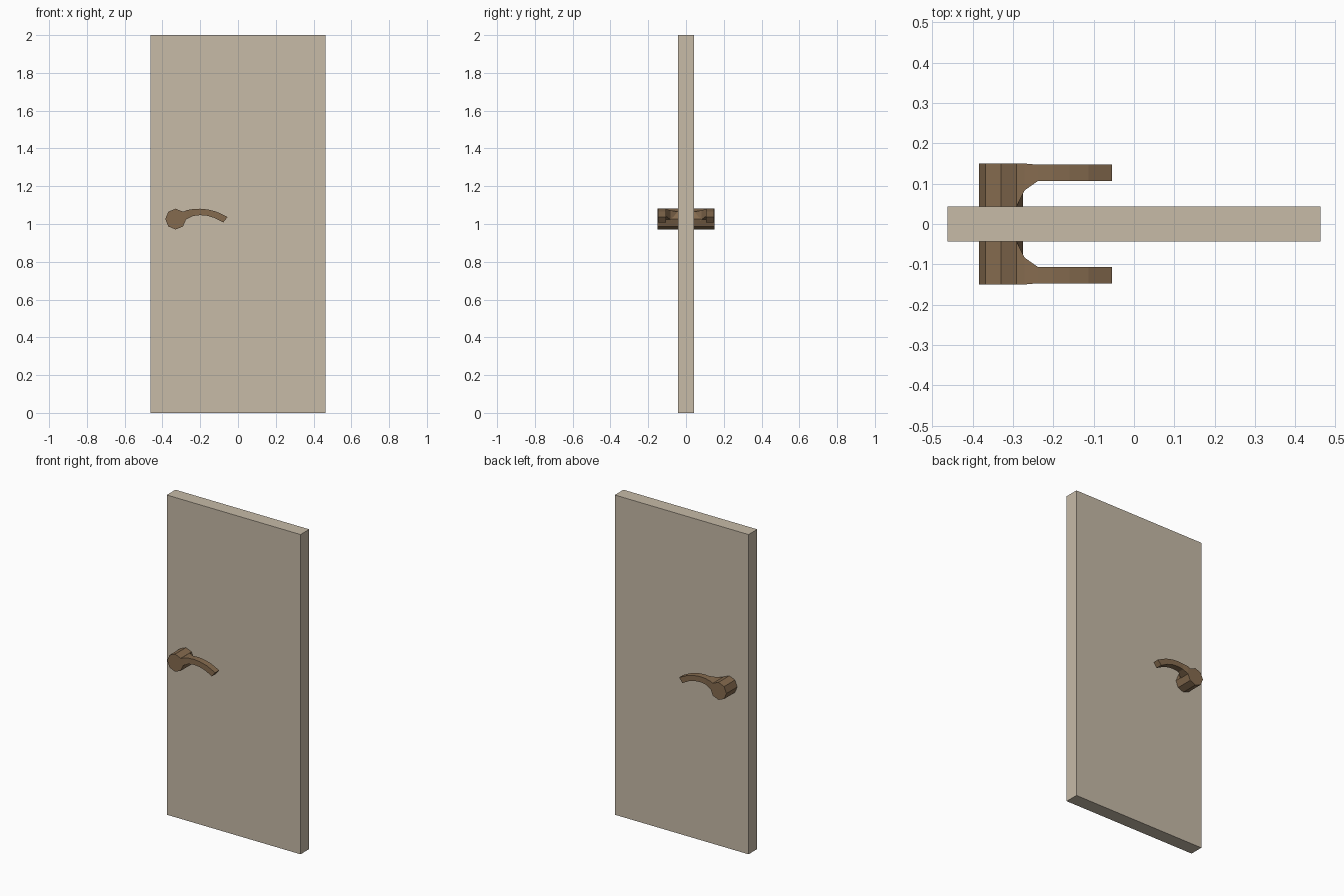
import bpy, bmesh, math

if "Cube" in bpy.data.objects:
    bpy.data.objects.remove(bpy.data.objects["Cube"])


def material(name, rgb):
    m = bpy.data.materials.new(name)
    m.diffuse_color = (*rgb, 1)
    m.use_nodes = True
    m.node_tree.nodes["Principled BSDF"].inputs["Base Color"].default_value = m.diffuse_color
    return m


wood = material("pale beige", (0.57, 0.495, 0.39))
bronze = material("brown bronze", (0.235, 0.147, 0.078))


def loft(name, rings, mat, mirror_y=False):
    """Skin matching rings of points and cap both ends."""
    bm = bmesh.new()
    rows = [[bm.verts.new(p) for p in ring] for ring in rings]
    n = len(rows[0])
    for a, b in zip(rows, rows[1:]):
        for i in range(n):
            j = (i + 1) % n
            bm.faces.new((a[i], a[j], b[j], b[i]))
    bm.faces.new(rows[0])
    bm.faces.new(rows[-1])
    bmesh.ops.recalc_face_normals(bm, faces=bm.faces)
    me = bpy.data.meshes.new(name)
    bm.to_mesh(me)
    bm.free()
    me.materials.append(mat)
    ob = bpy.data.objects.new(name, me)
    bpy.context.collection.objects.link(ob)
    if mirror_y:  # same fitting on both sides of the door
        mod = ob.modifiers.new("both_sides", 'MIRROR')
        mod.use_axis = (False, True, False)
    return ob


# Door slab
W, T = 0.463, 0.043
loft("door_panel", [[(-W, -T, z), (W, -T, z), (W, T, z), (-W, T, z)]
                    for z in (0, 2)], wood)

# Octagonal handle hub, front side then mirrored
HX, HZ, R = -0.33, 1.026, 0.055
octagon = [(HX + R * math.cos(i * math.pi / 4), HZ + R * math.sin(i * math.pi / 4))
           for i in range(8)]
loft("handle_hub", [[(x, y, z) for x, z in octagon] for y in (-0.04, -0.15)],
     bronze, True)

# Arched lever: (top x, top z, bottom x, bottom z, inner y, outer y)
stations = [
    (-0.292, 1.064, -0.291, 0.988, 0.043, 0.150),
    (-0.272, 1.073, -0.275, 1.024, 0.083, 0.150),
    (-0.238, 1.079, -0.240, 1.042, 0.107, 0.147),
    (-0.200, 1.081, -0.202, 1.047, 0.107, 0.147),
    (-0.160, 1.077, -0.164, 1.044, 0.107, 0.147),
    (-0.113, 1.065, -0.124, 1.032, 0.107, 0.147),
    (-0.055, 1.037, -0.078, 1.008, 0.107, 0.147),
]
loft("handle_lever", [[(tx, -yi, tz), (tx, -yo, tz), (bx, -yo, bz), (bx, -yi, bz)]
                      for tx, tz, bx, bz, yi, yo in stations], bronze, True)
